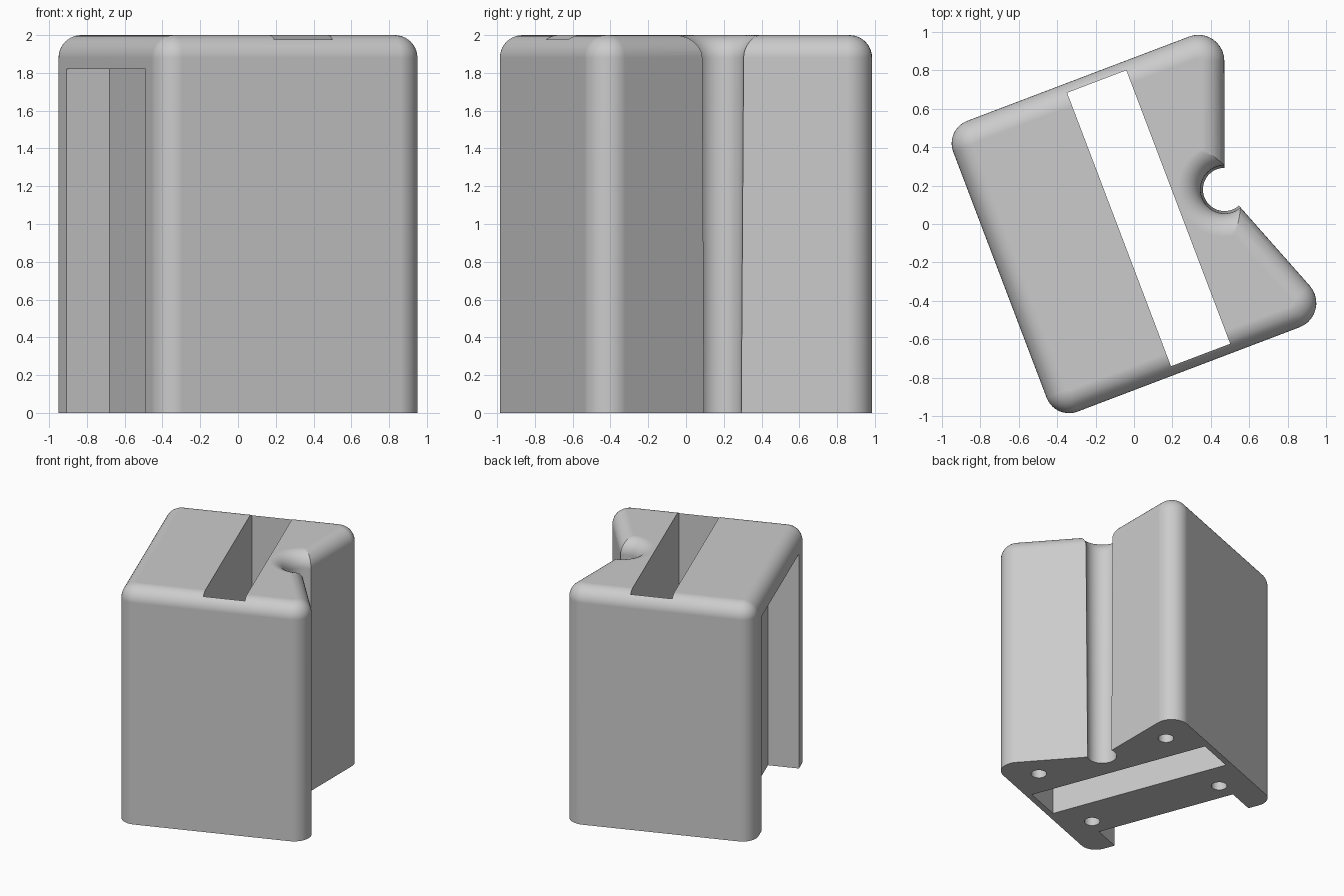
import bpy, bmesh, math
from mathutils import Vector, Matrix

cube = bpy.data.objects.get("Cube")
if cube:
    bpy.data.objects.remove(cube)

TURN = math.radians(20.8)     # whole block is turned about z
MID = 0.008                   # symmetry line of the block
HEIGHT, FILLET = 2.0, 0.12
HOLE_U = 0.507                # groove axis, at the notch apex

grey = bpy.data.materials.new("plain grey")
grey.use_nodes = True
grey.diffuse_color = (0.6, 0.6, 0.6, 1)
grey.node_tree.nodes["Principled BSDF"].inputs["Base Color"].default_value = (0.6, 0.6, 0.6, 1)


def to_object(bm, name):
    bmesh.ops.recalc_face_normals(bm, faces=bm.faces)
    mesh = bpy.data.meshes.new(name)
    bm.to_mesh(mesh)
    bm.free()
    mesh.materials.append(grey)
    obj = bpy.data.objects.new(name, mesh)
    bpy.context.collection.objects.link(obj)
    return obj


def rounded(points, steps=10):
    """Round each (x, y, radius) corner with a tangent arc."""
    out = []
    for i, (x, y, r) in enumerate(points):
        p = Vector((x, y))
        if r == 0:
            out.append(p)
            continue
        a = (Vector(points[i - 1][:2]) - p).normalized()
        b = (Vector(points[(i + 1) % len(points)][:2]) - p).normalized()
        half = a.angle(b) / 2
        centre = p + (a + b).normalized() * (r / math.sin(half))
        start = p + a * (r / math.tan(half)) - centre
        end = p + b * (r / math.tan(half)) - centre
        sweep = start.angle_signed(end)
        for k in range(steps + 1):
            out.append(centre + Matrix.Rotation(-sweep * k / steps, 2) @ start)
    return out


def box(name, u0, u1, v0, v1, z0, z1):
    bm = bmesh.new()
    bmesh.ops.create_cube(bm, size=1)
    bmesh.ops.scale(bm, vec=(u1 - u0, v1 - v0, z1 - z0), verts=bm.verts)
    bmesh.ops.translate(bm, vec=((u0 + u1) / 2, (v0 + v1) / 2, (z0 + z1) / 2), verts=bm.verts)
    return to_object(bm, name)


def lathe(name, u, v, profile, sides):
    """Closed solid of revolution from (radius, z) points."""
    bm = bmesh.new()
    rings = []
    for r, z in profile:
        turn = [2 * math.pi * k / sides for k in range(sides)]
        rings.append([bm.verts.new((u + r * math.cos(t), v + r * math.sin(t), z)) for t in turn])
    for low, high in zip(rings, rings[1:]):
        for k in range(sides):
            n = (k + 1) % sides
            bm.faces.new((low[k], low[n], high[n], high[k]))
    bm.faces.new(rings[0])
    bm.faces.new(rings[-1])
    return to_object(bm, name)


# Block with a V notch down one side and rounded upright corners
half = 0.81
outline = rounded([
    (-0.745, MID - half, 0.125), (0.813, MID - half, 0.135),
    (HOLE_U, MID, 0),
    (0.813, MID + half, 0.135), (-0.745, MID + half, 0.125)])
bm = bmesh.new()
base = bm.faces.new([bm.verts.new((p.x, p.y, 0)) for p in outline])
raised = bmesh.ops.extrude_face_region(bm, geom=[base], use_keep_orig=True)["geom"]
bmesh.ops.translate(bm, vec=(0, 0, HEIGHT), verts=[g for g in raised if isinstance(g, bmesh.types.BMVert)])
bmesh.ops.recalc_face_normals(bm, faces=bm.faces)

# Rounded top rim
rim = [e for e in bm.edges if all(v.co.z > HEIGHT - 0.01 for v in e.verts)]
bmesh.ops.bevel(bm, geom=rim, offset=FILLET, offset_type='OFFSET', segments=10,
                profile=0.5, affect='EDGES', clamp_overlap=False)
bmesh.ops.remove_doubles(bm, verts=bm.verts, dist=0.0005)
block = to_object(bm, "block")

# Cutters: through slot, side recess, flared groove and four base holes
r = 0.125
flare = [(r + FILLET * (1 - math.cos(t)), HEIGHT - FILLET + FILLET * math.sin(t))
         for t in [math.pi / 2 * k / 10 for k in range(11)]]
cutters = [
    box("slot_cutter", -0.081, 0.249, MID - 0.762, MID + 0.762, -0.1, 2.1),
    box("recess_cutter", -0.9, -0.5, MID - 0.59, MID + 0.59, -0.1, 1.82),
    lathe("groove_cutter", HOLE_U, MID, [(0.112, -0.1)] + flare + [(r + FILLET, 2.1)], 64)]
for u in (-0.337, 0.502):
    for side in (-1, 1):
        cutters.append(lathe("base_hole_cutter", u, MID + side * 0.56, [(0.06, -0.1), (0.06, 0.2)], 32))

bpy.context.view_layer.objects.active = block
for cutter in cutters:
    cutter.hide_render = True
    cut = block.modifiers.new("cut", 'BOOLEAN')
    cut.operation = 'DIFFERENCE'
    cut.solver = 'EXACT'
    cut.object = cutter
    bpy.ops.object.modifier_apply(modifier=cut.name)
    bpy.data.objects.remove(cutter)

# Turn and centre the block
mesh = block.data
mesh.transform(Matrix.Rotation(TURN, 4, 'Z'))
lo = [min(v.co[i] for v in mesh.vertices) for i in range(3)]
hi = [max(v.co[i] for v in mesh.vertices) for i in range(3)]
mesh.transform(Matrix.Translation((-(lo[0] + hi[0]) / 2, -(lo[1] + hi[1]) / 2, -lo[2])))

# Smooth fillets, crisp cut edges
for obj in bpy.context.selected_objects:
    obj.select_set(False)
block.select_set(True)
bpy.ops.object.shade_smooth_by_angle(angle=math.radians(30))
weighted = block.modifiers.new("weighted normals", 'WEIGHTED_NORMAL')
weighted.keep_sharp = True
